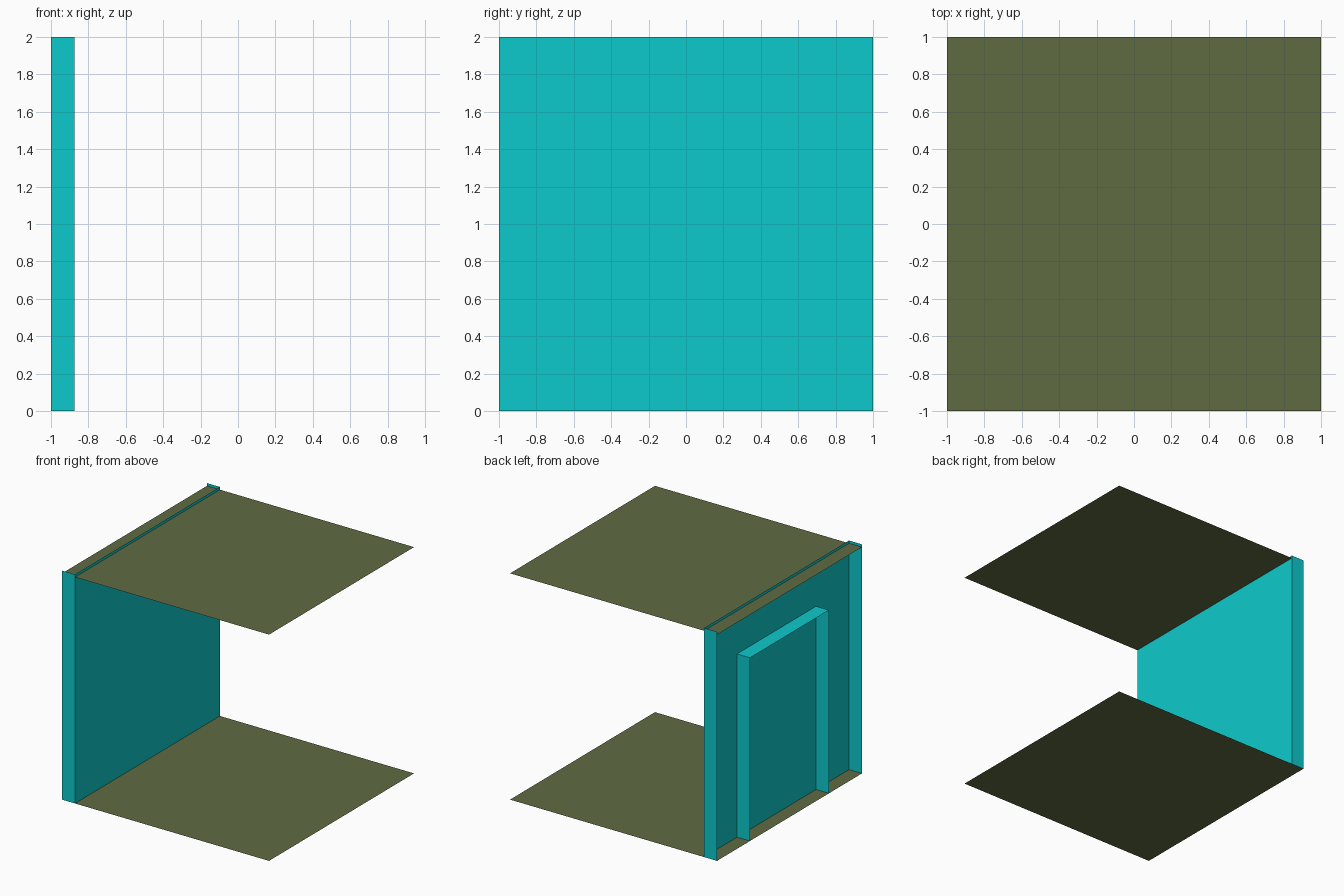
import bpy, bmesh

if "Cube" in bpy.data.objects:
    bpy.data.objects.remove(bpy.data.objects["Cube"])

WALL_X, BACK_X = -0.875, -1.0   # room-side face and open back of the wall shell
TOP, CEIL = 2.0, 1.976
DOOR_Y, DOOR_Z = 0.545, 1.6


def material(name, rgb):
    m = bpy.data.materials.new(name)
    m.diffuse_color = (*rgb, 1)
    m.use_nodes = True
    m.node_tree.nodes["Principled BSDF"].inputs["Base Color"].default_value = m.diffuse_color
    return m


OLIVE = material("olive", (0.113, 0.147, 0.054))
CYAN = material("cyan", (0.004, 0.59, 0.604))


def sheet(name, path, offset, mat):
    """Sweep an open polyline along offset into a strip of flat quads."""
    bm = bmesh.new()
    a = [bm.verts.new(p) for p in path]
    b = [bm.verts.new([c + d for c, d in zip(p, offset)]) for p in path]
    for i in range(len(path) - 1):
        bm.faces.new((a[i], a[i + 1], b[i + 1], b[i]))
    me = bpy.data.meshes.new(name)
    bm.to_mesh(me)
    bm.free()
    me.materials.append(mat)
    ob = bpy.data.objects.new(name, me)
    bpy.context.collection.objects.link(ob)
    return ob


# Floor and ceiling: single sheets facing up
for name, z in (("floor", 0), ("ceiling", CEIL)):
    sheet(name, [(-1, -1, z), (1, -1, z)], (0, 2, 0), OLIVE)

# Wall: room-side face with returned ends, open at back, top and bottom
sheet("wall", [(BACK_X, -1, 0), (WALL_X, -1, 0), (WALL_X, 1, 0), (BACK_X, 1, 0)],
      (0, 0, TOP), CYAN)

# Doorway surround: thin jambs and head standing out of the wall's back
sheet("door_surround",
      [(BACK_X, -DOOR_Y, 0), (BACK_X, -DOOR_Y, DOOR_Z),
       (BACK_X, DOOR_Y, DOOR_Z), (BACK_X, DOOR_Y, 0)],
      (WALL_X - BACK_X, 0, 0), CYAN)
